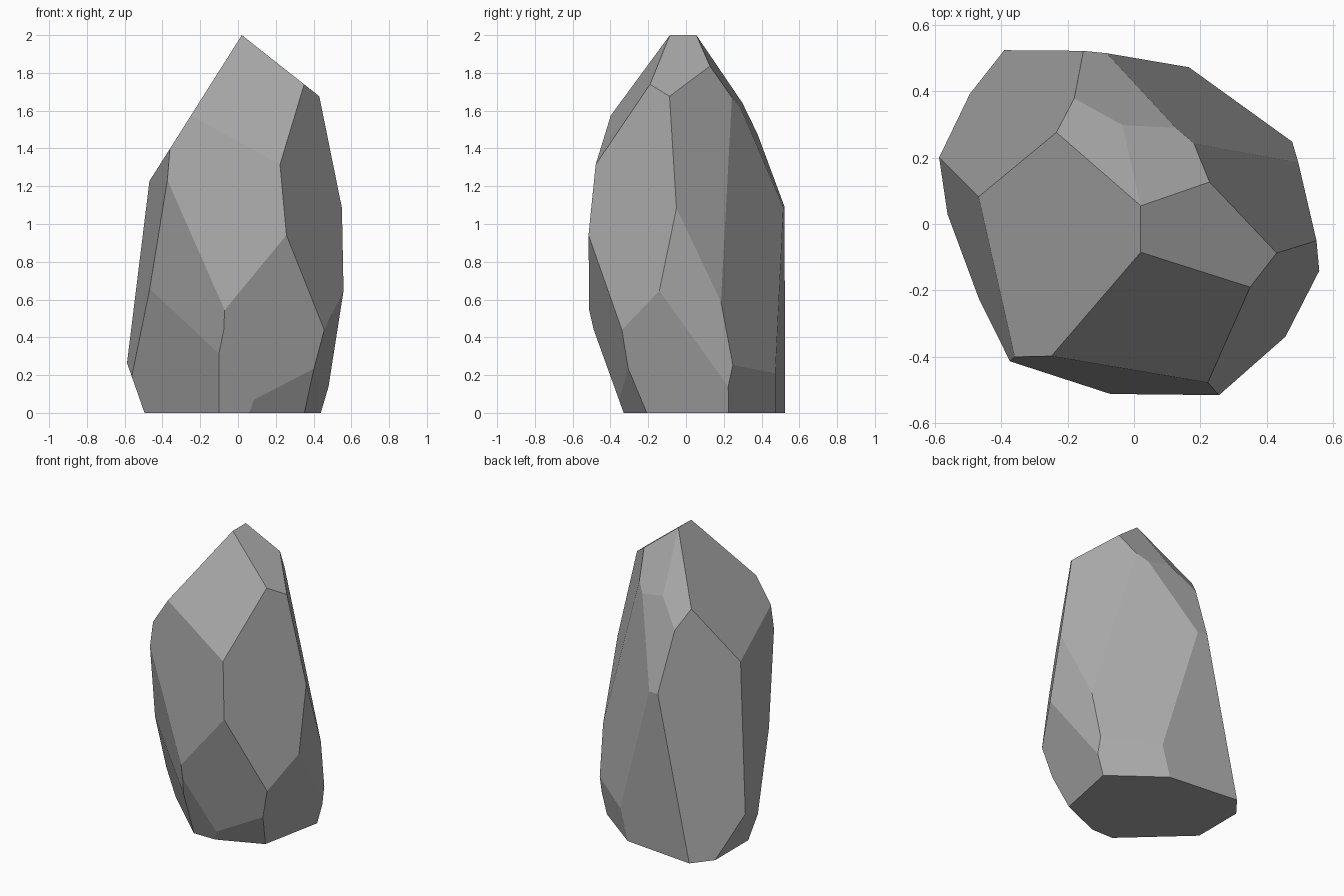
import bpy
import bmesh
from mathutils import Vector

default_cube = bpy.data.objects.get("Cube")
if default_cube:
    bpy.data.objects.remove(default_cube, do_unlink=True)

# Each chisel cut: outward direction, then offset (direction . point = offset)
crown_cuts = [
    ((-1.58, 0, 1), 1.968),
    ((-.37, 1.39, 1), 2.069),
    ((.26, 1.53, 1), 2.089),
    ((.79, 0, 1), 2.016),
    ((.28, -1.6, 1), 2.142),
]
front_cuts = [
    ((-.12, -1, .09), .57),
    ((.28, -1, -.24), .362),
    ((0, -1, -.36), .33),
    ((-.78, -1, -.2), .459),
    ((-.93, -1, -.36), .424),
    ((.42, -1, -.51), .355),
]
right_cuts = [
    ((1, -.68, .16), .758),
    ((1, .76, .25), .783),
    ((1, .19, -.02), .519),
    ((1, -.2, -.3), .393),
]
back_cuts = [
    ((-1.27, 1, .28), 1.021),
    ((.12, 1, .38), .918),
    ((.1, 1, -.02), .485),
    ((.7, 1, .15), .62),
    ((.75, 1, -.2), .555),
]
left_cuts = [
    ((-1, -.19, .1), .576),
    ((-1, 0, -.35), .495),
]


def chisel(bm, direction, offset):
    """Slice off everything beyond a plane and cap the wound."""
    normal = Vector(direction)
    point = normal * (offset / normal.length_squared)
    geometry = bm.verts[:] + bm.edges[:] + bm.faces[:]
    bmesh.ops.bisect_plane(bm, geom=geometry, dist=1e-5, plane_co=point,
                           plane_no=normal, clear_outer=True)
    rim = [edge for edge in bm.edges if edge.is_boundary]
    if rim:
        bmesh.ops.holes_fill(bm, edges=rim, sides=0)


def make_material(name, color):
    material = bpy.data.materials.new(name)
    material.use_nodes = True
    material.diffuse_color = color
    shader = material.node_tree.nodes["Principled BSDF"]
    shader.inputs["Base Color"].default_value = color
    shader.inputs["Roughness"].default_value = .9
    return material


# Raw block of stone, standing on the ground
bm = bmesh.new()
bmesh.ops.create_cube(bm, size=2)
for vert in bm.verts:
    vert.co = Vector((vert.co.x, vert.co.y, vert.co.z + 1))

# Carve the facets
for group in (crown_cuts, front_cuts, right_cuts, back_cuts, left_cuts):
    for direction, offset in group:
        chisel(bm, direction, offset)

bmesh.ops.remove_doubles(bm, verts=bm.verts[:], dist=.002)
bmesh.ops.recalc_face_normals(bm, faces=bm.faces[:])

# Finished rock with flat facets
mesh = bpy.data.meshes.new("rock")
bm.to_mesh(mesh)
bm.free()
mesh.materials.append(make_material("stone grey", (.4, .4, .4, 1)))
rock = bpy.data.objects.new("rock", mesh)
bpy.context.collection.objects.link(rock)
